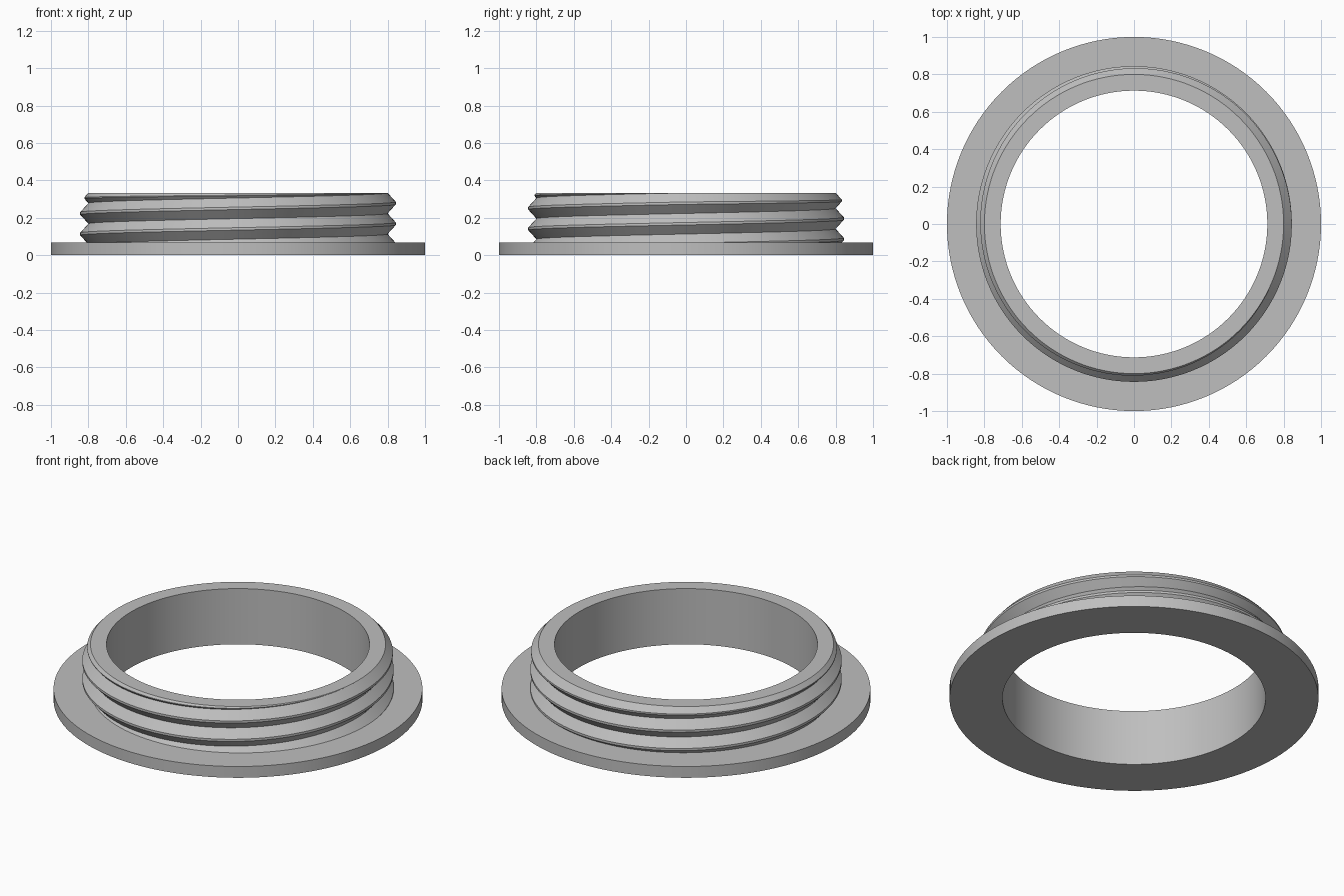
import bpy, bmesh, math

if "Cube" in bpy.data.objects:
    bpy.data.objects.remove(bpy.data.objects["Cube"])

SEG = 128            # sides per turn
ROOT, DEPTH = 0.80, 0.044
PITCH = 0.11
FLANGE_TOP, TOP = 0.0675, 0.333
BORE = 0.713

grey = bpy.data.materials.new("plain grey")
grey.diffuse_color = (0.52, 0.52, 0.52, 1)
grey.use_nodes = True
grey.node_tree.nodes["Principled BSDF"].inputs["Base Color"].default_value = grey.diffuse_color


def ring_point(bm, r, z, i):
    a = 2 * math.pi * i / SEG
    return bm.verts.new((r * math.cos(a), r * math.sin(a), z))


def sweep(bm, sections, first, last):
    """Skin the (r, z) sections given by sections(i) around the z axis."""
    cols = [[ring_point(bm, r, z, i) for r, z in sections(i)]
            for i in range(first, last + 1)]
    for a, b in zip(cols, cols[1:]):
        for k in range(len(a) - 1):
            bm.faces.new((a[k], b[k], b[k + 1], a[k + 1]))
    bmesh.ops.remove_doubles(bm, verts=bm.verts, dist=1e-5)
    bmesh.ops.dissolve_degenerate(bm, edges=bm.edges, dist=1e-5)


def finish(bm, name):
    me = bpy.data.meshes.new(name)
    bm.to_mesh(me)
    bm.free()
    me.materials.append(grey)
    ob = bpy.data.objects.new(name, me)
    bpy.context.collection.objects.link(ob)
    bpy.ops.object.select_all(action='DESELECT')
    ob.select_set(True)
    bpy.context.view_layer.objects.active = ob
    bpy.ops.object.shade_smooth_by_angle(angle=math.radians(25))


# Flange, bore and top rim
bm = bmesh.new()
profile = [(ROOT, TOP), (BORE, TOP), (BORE, 0), (1, 0),
           (1, FLANGE_TOP), (ROOT, FLANGE_TOP)]
sweep(bm, lambda i: profile, 0, SEG)
finish(bm, "flange_and_bore")


# Screw thread, fading out under the rim over its last turn
def thread_section(i):
    low = 0.113 + PITCH * i / SEG
    h = max(0.0, min(PITCH, TOP - low))
    r = ROOT + DEPTH * h / PITCH
    return [(ROOT, low), (r, low + 0.44 * h), (r, low + 0.56 * h), (ROOT, low + h)]


bm = bmesh.new()
sweep(bm, thread_section, -3 * SEG // 2, 2 * SEG)
bmesh.ops.bisect_plane(bm, geom=bm.verts[:] + bm.edges[:] + bm.faces[:],
                       plane_co=(0, 0, FLANGE_TOP), plane_no=(0, 0, 1),
                       clear_inner=True)
finish(bm, "screw_thread")
